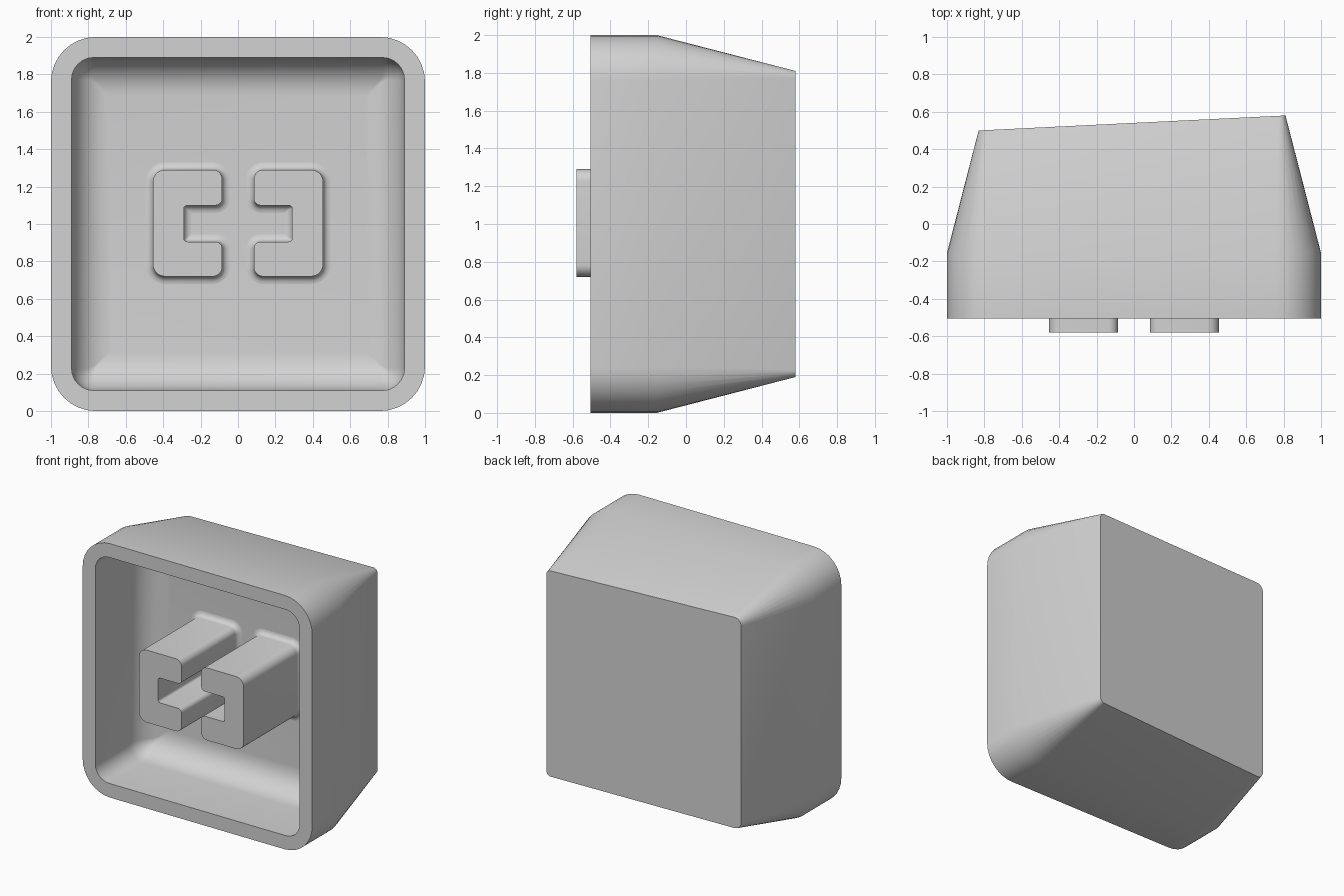
import bpy, bmesh, math
from mathutils import Vector

if "Cube" in bpy.data.objects:
    bpy.data.objects.remove(bpy.data.objects["Cube"])

grey = bpy.data.materials.new("light grey plastic")
grey.diffuse_color = (0.65, 0.65, 0.65, 1)
grey.use_nodes = True
grey.node_tree.nodes["Principled BSDF"].inputs["Base Color"].default_value = grey.diffuse_color


def rounded(corners, radii, offset=0.0, steps=8):
    """Outline of a counter-clockwise right-angled polygon, grown by offset, with round corners."""
    n, out = len(corners), []
    pts = [Vector(c) for c in corners]
    for i, p in enumerate(pts):
        a = (p - pts[i - 1]).normalized()
        b = (pts[(i + 1) % n] - p).normalized()
        convex = a.x * b.y - a.y * b.x > 0
        s = 1 if convex else -1
        p = p + (a - b) * offset * s
        r = max(radii[i] + offset * s, 0.006)
        centre = p + (b - a) * r
        for k in range(steps + 1):
            t = math.pi / 2 * k / steps
            out.append(centre + a * r * math.sin(t) - b * r * math.cos(t))
    return out


def square(half, r):
    return rounded([(-half, -half), (half, -half), (half, half), (-half, half)], [r] * 4)


def ring(outline, y):
    return [Vector((p.x, y, p.y + 1)) for p in outline]


def loft(name, rings, cap_end=True):
    """Skin a series of matching rings and close the ends."""
    bm = bmesh.new()
    rows = [[bm.verts.new(p) for p in r] for r in rings]
    n = len(rows[0])
    for a, b in zip(rows, rows[1:]):
        for i in range(n):
            j = (i + 1) % n
            bm.faces.new((a[i], a[j], b[j], b[i]))
    bm.faces.new(rows[0])
    if cap_end:
        bm.faces.new(rows[-1])
    bmesh.ops.recalc_face_normals(bm, faces=bm.faces)
    # The first cap always faces away from the following ring
    bm.faces.ensure_lookup_table()
    cap = next(f for f in bm.faces if all(v in rows[0] for v in f.verts))
    if cap.normal.dot(rows[0][0].co - rows[1][0].co) < 0:
        bmesh.ops.reverse_faces(bm, faces=bm.faces)
    mesh = bpy.data.meshes.new(name)
    bm.to_mesh(mesh)
    bm.free()
    mesh.materials.append(grey)
    obj = bpy.data.objects.new(name, mesh)
    bpy.context.collection.objects.link(obj)
    bpy.ops.object.select_all(action='DESELECT')
    obj.select_set(True)
    bpy.context.view_layer.objects.active = obj
    bpy.ops.object.shade_smooth_by_angle(angle=math.radians(30))
    return obj


FRONT, BEND, BACK, FLOOR = -0.505, -0.155, 0.58, 0.12

# Tapered outer shell, cut by a slanted back plane
bend = ring(square(1.0, 0.24), BEND)
far = ring(square(0.81, 0.035), BACK)
back = []
for p, q in zip(bend, far):
    d = q - p
    t = (0.5405 + 0.0488 * p.x - p.y) / (d.y - 0.0488 * d.x)
    back.append(p + d * t)
rings = [back, bend, ring(square(1.0, 0.24), FRONT)]

# Open front cavity with a broad fillet around its floor
rings.append(ring(square(0.89, 0.12), FRONT))
R = 0.20
for k in range(9):
    t = math.pi / 2 * k / 8
    inset = R * (1 - math.cos(t))
    rings.append(ring(square(0.89 - inset, max(0.12 - inset, 0.01)),
                      FLOOR - R + R * math.sin(t)))
loft("cap_shell", rings)

# Two facing C-shaped stem halves with filleted roots
X0, X1, XS = 0.085, 0.455, 0.29
for name, side in (("stem_left", -1), ("stem_right", 1)):
    c = [(X0, -0.28), (X1, -0.28), (X1, 0.29), (X0, 0.29),
         (X0, 0.10), (XS, 0.10), (XS, -0.095), (X0, -0.095)]
    radii = [0.05, 0.065, 0.065, 0.05, 0.035, 0.02, 0.02, 0.035]
    f = 0.04
    stem = [ring(rounded(c, radii), -0.58)]
    for k in range(6):
        t = math.pi / 2 * k / 5
        stem.append(ring(rounded(c, radii, f * (1 - math.cos(t))), FLOOR - f + f * math.sin(t)))
    for r in stem:
        for p in r:
            p.x *= side
    loft(name, stem, cap_end=False)
